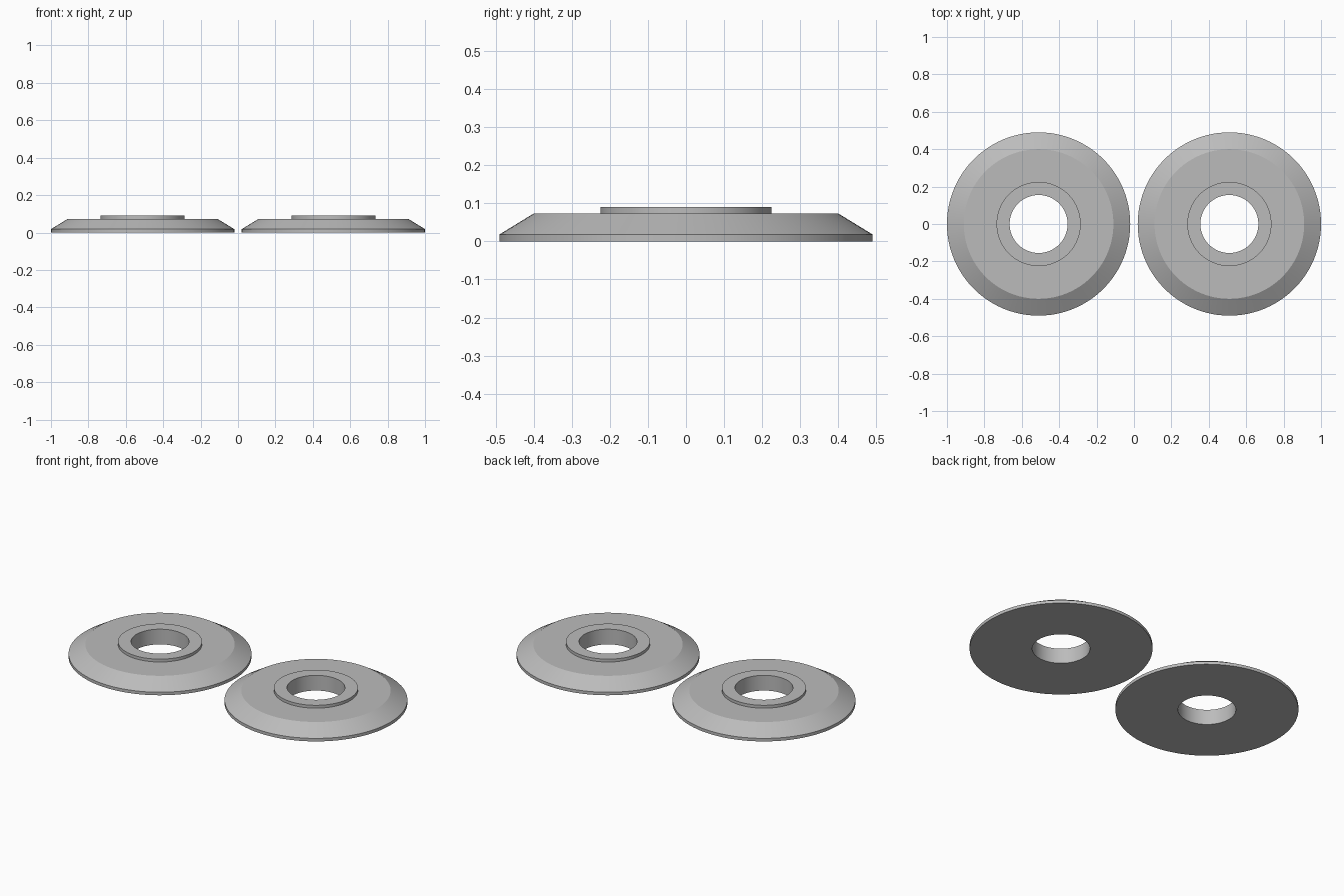
import bpy
import bmesh
from math import cos, sin, tau, radians

cube = bpy.data.objects.get("Cube")
if cube:
    bpy.data.objects.remove(cube, do_unlink=True)

SEGMENTS = 96

grey = bpy.data.materials.new("plain grey")
grey.use_nodes = True
colour = (0.5, 0.5, 0.5, 1)
grey.diffuse_color = colour
grey.node_tree.nodes["Principled BSDF"].inputs["Base Color"].default_value = colour

# Washer cross-section as (radius, height): bore, collar, flat top, bevel, rim
PROFILE = [(0.155, 0), (0.155, 0.09), (0.225, 0.09), (0.225, 0.073),
           (0.4, 0.073), (0.49, 0.018), (0.49, 0)]


def lathe_ring(name, profile, x):
    """Revolve a closed cross-section around a vertical axis at x."""
    bm = bmesh.new()
    rings = []
    for i in range(SEGMENTS):
        a = tau * i / SEGMENTS
        rings.append([bm.verts.new((r * cos(a), r * sin(a), z)) for r, z in profile])
    n = len(profile)
    for i in range(SEGMENTS):
        here, there = rings[i], rings[(i + 1) % SEGMENTS]
        for j in range(n):
            k = (j + 1) % n
            bm.faces.new((here[j], here[k], there[k], there[j]))
    bmesh.ops.recalc_face_normals(bm, faces=bm.faces)
    mesh = bpy.data.meshes.new(name)
    bm.to_mesh(mesh)
    bm.free()
    mesh.materials.append(grey)
    obj = bpy.data.objects.new(name, mesh)
    obj.location.x = x
    bpy.context.collection.objects.link(obj)
    bpy.ops.object.select_all(action="DESELECT")
    obj.select_set(True)
    bpy.context.view_layer.objects.active = obj
    bpy.ops.object.shade_smooth_by_angle(angle=radians(20))
    return obj


# The matching pair, side by side
lathe_ring("left_washer", PROFILE, 0.51)
lathe_ring("right_washer", PROFILE, -0.51)
